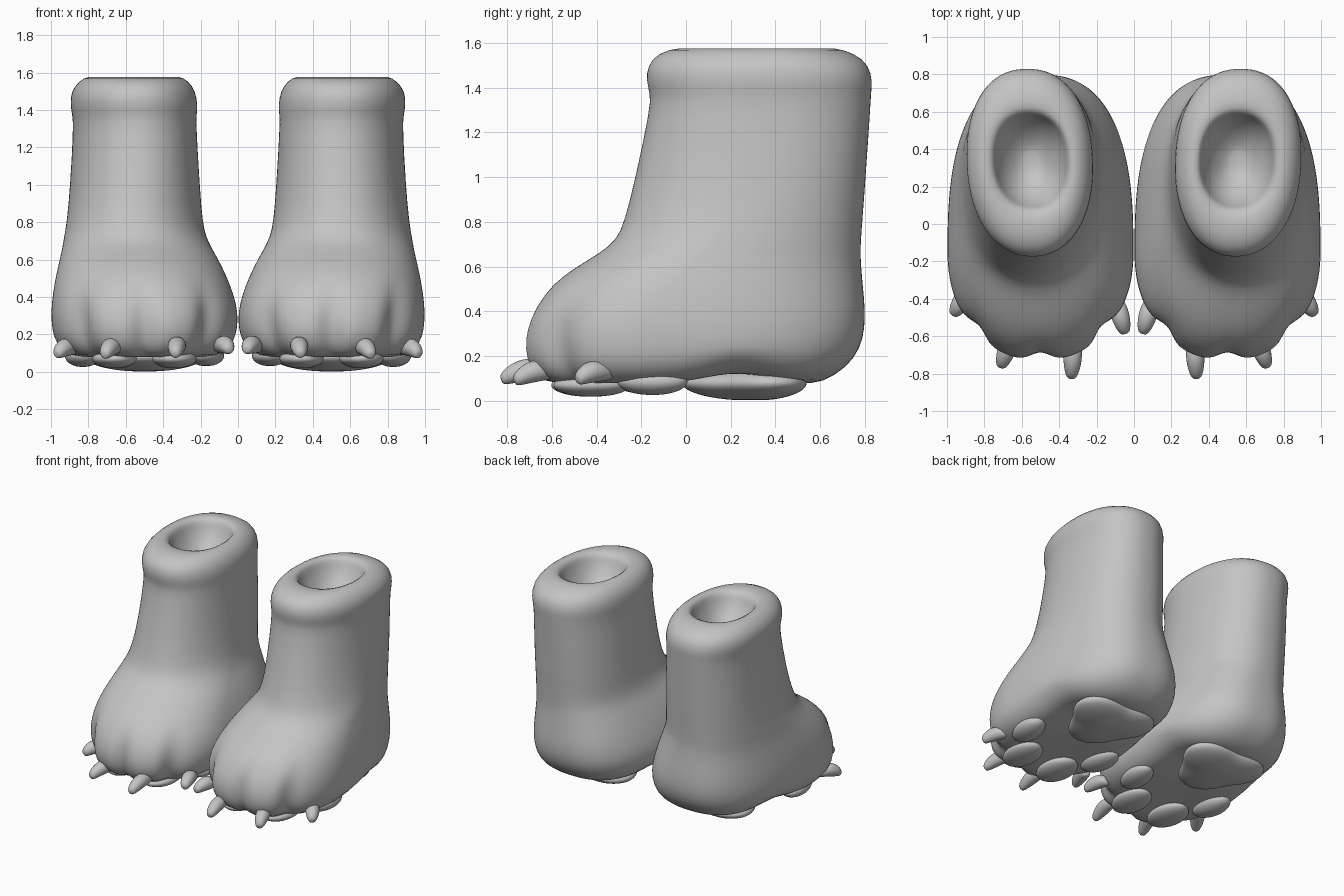
import bpy, bmesh, math
from mathutils import Vector

if "Cube" in bpy.data.objects:
    bpy.data.objects.remove(bpy.data.objects["Cube"])

grey = bpy.data.materials.new("soft grey")
grey.diffuse_color = (0.55, 0.55, 0.55, 1)
grey.use_nodes = True
grey.node_tree.nodes["Principled BSDF"].inputs["Base Color"].default_value = grey.diffuse_color


def finish(name, bm):
    """Turn a bmesh into a smooth object mirrored to the other foot."""
    bmesh.ops.recalc_face_normals(bm, faces=bm.faces)
    me = bpy.data.meshes.new(name)
    bm.to_mesh(me)
    bm.free()
    me.materials.append(grey)
    for p in me.polygons:
        p.use_smooth = True
    ob = bpy.data.objects.new(name, me)
    bpy.context.collection.objects.link(ob)
    m = ob.modifiers.new("mirror", 'MIRROR')
    m.use_mirror_merge = False
    s = ob.modifiers.new("smooth", 'SUBSURF')
    s.levels = s.render_levels = 1


def loft(rings):
    """Skin closed rings of points and cap both ends with a fan."""
    bm = bmesh.new()
    loops = [[bm.verts.new(p) for p in r] for r in rings]
    n = len(loops[0])
    for a, b in zip(loops, loops[1:]):
        for i in range(n):
            j = (i + 1) % n
            bm.faces.new((a[i], a[j], b[j], b[i]))
    for loop in (loops[0], loops[-1]):
        c = bm.verts.new(sum((v.co for v in loop), Vector()) / n)
        for i in range(n):
            bm.faces.new((loop[i], loop[(i + 1) % n], c))
    return bm


# Boot: rings of z, x min, x max, y min, y max
SECTIONS = [
    (0.095, 0.38, 0.62, -0.30, 0.35),
    (0.075, 0.22, 0.78, -0.52, 0.51),
    (0.08, 0.10, 0.90, -0.65, 0.61),
    (0.15, 0.025, 0.975, -0.715, 0.72),
    (0.23, 0.003, 0.995, -0.735, 0.777),
    (0.32, 0.0, 1.0, -0.725, 0.80),
    (0.42, 0.025, 0.99, -0.68, 0.80),
    (0.52, 0.065, 0.972, -0.60, 0.79),
    (0.60, 0.105, 0.953, -0.49, 0.783),
    (0.66, 0.14, 0.94, -0.385, 0.78),
    (0.72, 0.17, 0.93, -0.31, 0.782),
    (0.80, 0.19, 0.915, -0.275, 0.788),
    (1.0, 0.205, 0.897, -0.225, 0.803),
    (1.31, 0.224, 0.88, -0.16, 0.824),
    (1.37, 0.222, 0.885, -0.16, 0.827),
    (1.43, 0.217, 0.897, -0.178, 0.833),
    (1.50, 0.228, 0.892, -0.172, 0.818),
    (1.555, 0.265, 0.85, -0.125, 0.755),
    (1.582, 0.315, 0.80, -0.03, 0.65),
]
# The ankle hole narrows from the rim like a bowl
for k in range(5):
    t = k / 4
    w = 0.20 * math.sqrt(1 - 0.85 * t * t) - 0.02 * t
    SECTIONS.append((1.572 - 0.24 * t ** 1.2, 0.552 - w, 0.552 + w,
                     0.34 - 1.32 * w, 0.34 + 1.28 * w))
SEG = 88


def boot_ring(z, x0, x1, y0, y1):
    pts = []
    cx, rx = (x0 + x1) / 2, (x1 - x0) / 2
    t = min(1, max(0, (z - 0.35) / 0.6))
    yc = -0.15 + 0.48 * t * t * (3 - 2 * t)             # widest point moves back
    strength = max(0.0, 1 - ((z - 0.16) / 0.30) ** 2)   # toe groove fade
    foot = min(1, max(0, (0.8 - z) / 0.4))              # fuller heel low down
    for i in range(SEG):
        a = 2 * math.pi * i / SEG
        c, s = math.cos(a), math.sin(a)
        n = 2 / (2.25 + 0.35 * foot) if s > 0 else 2 / 2.15
        x = cx + rx * math.copysign(abs(c) ** n, c)
        depth = (y1 - yc) if s > 0 else (yc - y0)
        y = yc + depth * math.copysign(abs(s) ** n, s)
        u = (x - cx) / rx
        # grooves between the four toes
        if s < 0 and strength > 0:
            g = sum(math.exp(-((u - k) / w) ** 2)
                    for k, w in ((-0.70, 0.11), (0.0, 0.13), (0.70, 0.11)))
            f = 1 - 0.10 * strength * g
            x, y = cx + (x - cx) * f, yc + (y - yc) * f
        # slight turn of the cuff
        x += 0.03 * (y - 0.34) * min(1, max(0, (z - 0.8) / 0.5))
        # raised arch along the sides of the sole
        arch = 0.05 * math.exp(-((y - 0.25) / 0.2) ** 2) * abs(u) * (z < 0.2)
        pts.append((x, y, z + arch))
    return pts


finish("boot", loft([boot_ring(*s) for s in SECTIONS]))


# Claws: short tapered horns bending downward
def claw(name, base, tip):
    base, tip = Vector(base), Vector(tip)
    d = (tip - base).normalized()
    side = d.cross(Vector((0, 0, 1))).normalized()
    up = side.cross(d)
    rings = []
    for t, r in ((-0.3, 0.04), (0, 0.05), (0.3, 0.052), (0.6, 0.045),
                 (0.85, 0.034), (0.97, 0.02)):
        c = base.lerp(tip, t) + up * 0.05 * t * (1 - t)
        rings.append([c + r * (side * math.cos(k * math.pi / 6)
                               + up * math.sin(k * math.pi / 6)) for k in range(12)])
    finish(name, loft(rings))


claw("inner_claw", (0.085, -0.45, 0.145), (0.045, -0.59, 0.115))
claw("inner_front_claw", (0.325, -0.67, 0.145), (0.335, -0.83, 0.09))
claw("outer_front_claw", (0.665, -0.63, 0.14), (0.715, -0.77, 0.085))
claw("outer_claw", (0.90, -0.38, 0.135), (0.97, -0.49, 0.09))


# Sole pads: flattened domes, the heel pad with a three-lobed outline
def pad(name, center, rx, ry, rz, turn=0.0, lobes=0.0):
    rings = []
    for j in range(1, 12):
        p = math.pi * j / 12
        ring = []
        for i in range(36):
            a = 2 * math.pi * i / 36
            r = math.sin(p) * (1 + lobes * math.sin(3 * a))
            x, y = rx * r * math.cos(a), ry * r * math.sin(a)
            ring.append((center[0] + x * math.cos(turn) - y * math.sin(turn),
                         center[1] + x * math.sin(turn) + y * math.cos(turn),
                         center[2] - rz * math.cos(p)))
        rings.append(ring)
    finish(name, loft(rings))


pad("heel_pad", (0.5, 0.30, 0.08), 0.30, 0.28, 0.08, 0, 0.16)
pad("inner_toe_pad", (0.17, -0.17, 0.085), 0.095, 0.16, 0.055, 0.15)
pad("inner_front_toe_pad", (0.34, -0.43, 0.07), 0.12, 0.175, 0.052, 0.05)
pad("outer_front_toe_pad", (0.66, -0.42, 0.07), 0.12, 0.175, 0.052, -0.05)
pad("outer_toe_pad", (0.83, -0.15, 0.085), 0.095, 0.16, 0.06, -0.15)
